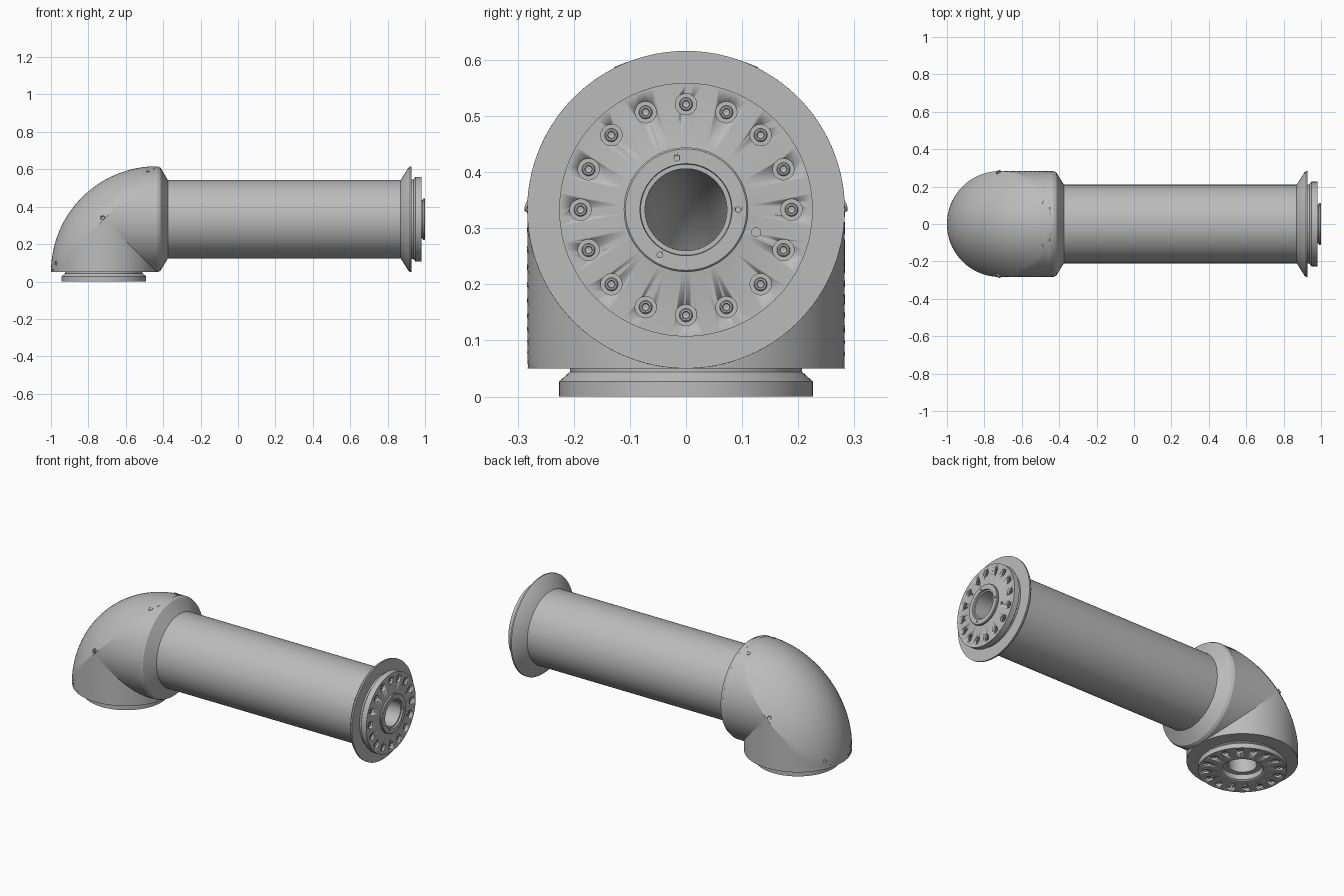
import bpy, bmesh, math
from mathutils import Matrix, Vector

cube = bpy.data.objects.get("Cube")
if cube:
    bpy.data.objects.remove(cube)

R = 0.283                   # elbow radius
PIVOT = Vector((-0.434, 0, 0.05))   # inner corner of the bend
BORE = 0.073

grey = bpy.data.materials.new("machined_grey")
grey.use_nodes = True
grey.diffuse_color = (0.5, 0.5, 0.5, 1)
grey.node_tree.nodes["Principled BSDF"].inputs["Base Color"].default_value = (0.5, 0.5, 0.5, 1)

# local +z of each part runs outwards along its flange axis
ARM = Matrix(((0, 0, 1, 0), (1, 0, 0, 0), (0, 1, 0, 0.333), (0, 0, 0, 1)))
BASE = Matrix(((1, 0, 0, -0.717), (0, -1, 0, 0), (0, 0, -1, 0), (0, 0, 0, 1)))


def finish(name, bm, frame=None, angle=22):
    bmesh.ops.remove_doubles(bm, verts=bm.verts, dist=1e-5)
    mesh = bpy.data.meshes.new(name)
    bm.to_mesh(mesh)
    bm.free()
    mesh.materials.append(grey)
    obj = bpy.data.objects.new(name, mesh)
    bpy.context.collection.objects.link(obj)
    if frame:
        obj.matrix_world = frame
    bpy.ops.object.select_all(action='DESELECT')
    obj.select_set(True)
    bpy.context.view_layer.objects.active = obj
    bpy.ops.object.shade_smooth_by_angle(angle=math.radians(angle))
    return obj


def skin(bm, rings, closed=False):
    """Join closed rings of points with quads."""
    loops = [[bm.verts.new(p) for p in ring] for ring in rings]
    n = len(loops[0])
    pairs = list(zip(loops, loops[1:])) + ([(loops[-1], loops[0])] if closed else [])
    for a, b in pairs:
        for i in range(n):
            j = (i + 1) % n
            bm.faces.new((a[i], a[j], b[j], b[i]))


def lathe(bm, profile, steps=96, centre=(0, 0, 0)):
    """Revolve a closed (radius, height) profile about local z."""
    turns = [math.tau * i / steps for i in range(steps)]
    skin(bm, [[Vector((r * math.cos(t), r * math.sin(t), h)) + Vector(centre) for t in turns]
              for r, h in profile], closed=True)


def around(radius, degrees):
    return (radius * math.cos(math.radians(degrees)), radius * math.sin(math.radians(degrees)))


def cut_holes(obj, holes, frame):
    """Sink round holes given as (x, y, radius, top, depth)."""
    bm = bmesh.new()
    for x, y, r, top, depth in holes:
        bmesh.ops.create_cone(bm, cap_ends=True, segments=20, radius1=r, radius2=r,
                              depth=depth + 0.01,
                              matrix=Matrix.Translation((x, y, top + (0.01 - depth) / 2)))
    cutter = finish(obj.name + "_cutter", bm, frame)
    cutter.hide_render = True
    cutter.hide_set(True)
    mod = obj.modifiers.new("holes", 'BOOLEAN')
    mod.operation = 'DIFFERENCE'
    mod.solver = 'EXACT'
    mod.object = cutter
    bpy.context.view_layer.objects.active = obj
    obj.select_set(True)
    bpy.ops.object.modifier_apply(modifier=mod.name)
    bpy.data.objects.remove(cutter)


def bolt_circle(name, frame, top):
    """Sixteen socket bolts sitting in counterbores."""
    bm = bmesh.new()
    for k in range(16):
        x, y = around(0.188, k * 22.5)
        lathe(bm, [(0.012, -0.002), (0.012, 0.007), (0.01, 0.009), (0.007, 0.009),
                   (0.006, 0.003), (0.0005, 0.002)], 16, (x, y, top - 0.015))
    finish(name, bm, frame)


def spread(start, end, count):
    return [start + (end - start) * i / count for i in range(count + 1)]


# elbow: two mitred cylinders below, an ellipsoid dome over the outside of the bend
def elbow_ring(theta):
    centre = R / max(math.cos(theta), math.sin(theta))
    split = R * math.sqrt(2) / math.cos(theta - math.pi / 4)
    half = []
    for f in spread(0, math.acos(max(-1, 1 - split / centre)), 24):
        half.append((centre * (1 - math.cos(f)), R * math.sin(f)))
    for f in spread(math.acos(min(1, split / (2 * R))), 0, 16)[1:]:
        half.append((2 * R * math.cos(f), R * math.sqrt(2) * math.sin(f)))
    points = half + [(s, -y) for s, y in reversed(half[1:-1])]
    return [PIVOT + Vector((-s * math.cos(theta), y, s * math.sin(theta))) for s, y in points]


bm = bmesh.new()
skin(bm, [elbow_ring(t) for t in spread(0, math.pi / 2, 48)])
finish("elbow_housing", bm)

# curved bore inside the elbow, facing inwards
bm = bmesh.new()
rings = []
for t in spread(0, math.pi / 2, 24):
    ring = []
    for f in spread(0, math.tau, 48)[:-1]:
        s = R + BORE * math.cos(f)
        ring.append(PIVOT + Vector((-s * math.cos(t), BORE * math.sin(f), s * math.sin(t))))
    rings.append(ring)
skin(bm, rings)
finish("elbow_bore", bm)

# straight arm: collar, tube, flared bell, end flange, hub and bore
bm = bmesh.new()
lathe(bm, [(R, -0.434), (R, -0.43), (0.276, -0.415), (0.21, -0.375), (0.21, 0.87),
           (0.277, 0.912), (R, 0.92), (R, 0.928), (0.212, 0.928), (0.212, 0.938),
           (0.226, 0.948), (0.226, 0.98), (0.111, 0.98), (0.104, 0.982), (0.104, 0.987),
           (0.111, 0.989), (0.111, 0.997), (0.108, 1.0), (0.082, 1.0), (0.081, 0.99),
           (BORE, 0.99), (BORE, -0.434)])
arm = finish("arm_tube", bm, ARM)
holes = [(*around(0.188, k * 22.5), 0.019, 0.98, 0.015) for k in range(16)]
holes += [(*around(0.093, a), 0.005, 1.0, 0.008) for a in (0, 100, 240)]
holes.append((0.125, -0.04, 0.008, 0.98, 0.015))
cut_holes(arm, holes, ARM)
bolt_circle("arm_bolts", ARM, 0.98)

# base flange under the elbow, with a stepped recess
bm = bmesh.new()
lathe(bm, [(R, -0.05), (0.207, -0.0499), (0.207, -0.044), (0.226, -0.027), (0.226, 0),
           (0.111, 0), (0.104, -0.004), (0.1, -0.03), (BORE, -0.03), (BORE, -0.05)])
base = finish("base_flange", bm, BASE)
cut_holes(base, [(*around(0.188, k * 22.5), 0.019, 0, 0.015) for k in range(16)], BASE)
bolt_circle("base_bolts", BASE, 0)

# small plugs set into the elbow shell
plugs = []
for side in (-1, 1):
    plugs += [((-0.725, side * 0.279, 0.341), (-0.4, side, 0.4)),
              ((-0.48, side * 0.115, 0.589), (0, side * 0.4, 1)),
              ((-0.973, side * 0.115, 0.096), (-1, side * 0.4, 0))]
for k, (spot, facing) in enumerate(plugs):
    bm = bmesh.new()
    lathe(bm, [(0.013, -0.01), (0.013, 0.003), (0.008, 0.003), (0.007, -0.003), (0.0005, -0.003)], 20)
    turn = Vector(facing).to_track_quat('Z', 'Y').to_matrix().to_4x4()
    finish(f"elbow_plug_{k + 1}", bm, Matrix.Translation(spot) @ turn)
